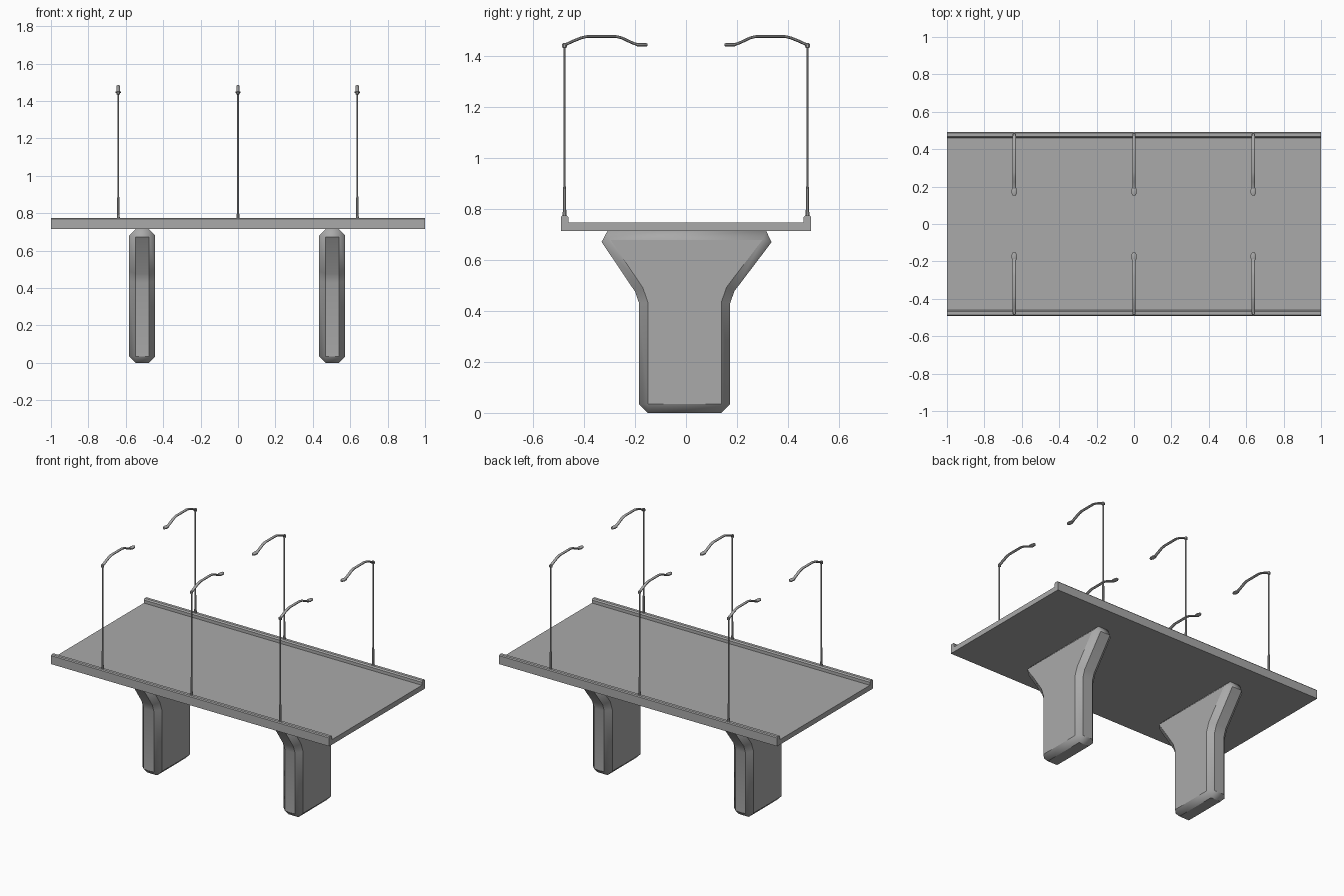
import bpy, bmesh, math
from mathutils import Vector

if "Cube" in bpy.data.objects:
    bpy.data.objects.remove(bpy.data.objects["Cube"], do_unlink=True)

GREY = (0.4, 0.4, 0.4, 1)
concrete = bpy.data.materials.new("concrete_grey")
concrete.use_nodes = True
concrete.diffuse_color = GREY
concrete.node_tree.nodes["Principled BSDF"].inputs["Base Color"].default_value = GREY


def finish(name, bm, smooth=True):
    bmesh.ops.recalc_face_normals(bm, faces=bm.faces)
    mesh = bpy.data.meshes.new(name)
    bm.to_mesh(mesh)
    bm.free()
    ob = bpy.data.objects.new(name, mesh)
    bpy.context.collection.objects.link(ob)
    mesh.materials.append(concrete)
    if smooth:
        bpy.ops.object.select_all(action="DESELECT")
        bpy.context.view_layer.objects.active = ob
        ob.select_set(True)
        bpy.ops.object.shade_smooth_by_angle(angle=math.radians(30))
    return ob


def extrude_x(name, profile, x0, x1, smooth=True):
    """Extrude a (y, z) outline along x."""
    bm = bmesh.new()
    face = bm.faces.new([bm.verts.new((x0, y, z)) for y, z in profile])
    new = bmesh.ops.extrude_face_region(bm, geom=[face])["geom"]
    moved = [v for v in new if isinstance(v, bmesh.types.BMVert)]
    bmesh.ops.translate(bm, verts=moved, vec=(x1 - x0, 0, 0))
    return finish(name, bm, smooth)


def loft(bm, rings):
    """Skin a list of point rings and cap both ends."""
    loops = [[bm.verts.new(p) for p in ring] for ring in rings]
    n = len(loops[0])
    for a, b in zip(loops, loops[1:]):
        for i in range(n):
            j = (i + 1) % n
            bm.faces.new((a[i], a[j], b[j], b[i]))
    bm.faces.new(loops[0])
    bm.faces.new(loops[-1])


def circle(n=8):
    turns = [2 * math.pi * (i + 0.5) / n for i in range(n)]
    return [(math.cos(t), math.sin(t)) for t in turns]


# Deck with a raised kerb along each side
half = [(0.492, 0.714), (0.492, 0.769), (0.487, 0.775), (0.468, 0.775),
        (0.461, 0.767), (0.461, 0.747)]
extrude_x("deck", half + [(-y, z) for y, z in reversed(half)], -1, 1, smooth=False)

# Flared piers with chamfered edges
pier = [(-0.184, 0), (0.173, 0), (0.173, 0.43), (0.19, 0.478), (0.369, 0.714),
        (-0.36, 0.714), (-0.2, 0.476), (-0.184, 0.43)]
for name, x in (("right_pier", -0.513), ("left_pier", 0.503)):
    ob = extrude_x(name, pier, x - 0.07, x + 0.07)
    bevel = ob.modifiers.new("chamfer", "BEVEL")
    bevel.offset_type = "WIDTH"
    bevel.width = 0.048
    bevel.segments = 1
    bevel.limit_method = "ANGLE"
    bevel.angle_limit = math.radians(50)
    # Chamfer before the smoothing modifier, when there is one
    ob.modifiers.move(len(ob.modifiers) - 1, 0)

# Street lamps: post, curved arm and lamp head
post = [(0.009, 0.77), (0.007, 0.80), (0.007, 0.88), (0.0045, 0.892), (0.0045, 1.433),
        (0.010, 1.436), (0.010, 1.449), (0.006, 1.453)]
arm = [(0, 1.445), (0.035, 1.461), (0.065, 1.473), (0.09, 1.479), (0.2, 1.479),
       (0.225, 1.473), (0.25, 1.461), (0.275, 1.45), (0.295, 1.446)]
head = [(0.280, 0.009, 0.005), (0.292, 0.015, 0.008), (0.313, 0.015, 0.008),
        (0.325, 0.008, 0.006)]

for side, label in ((-1, "front"), (1, "back")):
    for x, place in ((-0.64, "right"), (0, "middle"), (0.638, "left")):
        y0 = side * 0.477
        tag = f"{label}_{place}_lamp"

        bm = bmesh.new()
        loft(bm, [[(x + r * c, y0 + r * s, z) for c, s in circle()] for r, z in post])
        finish(tag + "_post", bm)

        bm = bmesh.new()
        rings = []
        for i, (d, z) in enumerate(arm):
            a, b = arm[max(i - 1, 0)], arm[min(i + 1, len(arm) - 1)]
            t = Vector((b[0] - a[0], b[1] - a[1])).normalized()
            rings.append([(x + 0.0095 * c, y0 - side * (d - t.y * 0.006 * s),
                           z + t.x * 0.006 * s) for c, s in circle()])
        loft(bm, rings)
        finish(tag + "_arm", bm)

        bm = bmesh.new()
        loft(bm, [[(x + w * c, y0 - side * d, 1.446 + h * s) for c, s in circle()]
                  for d, w, h in head])
        finish(tag + "_head", bm)
